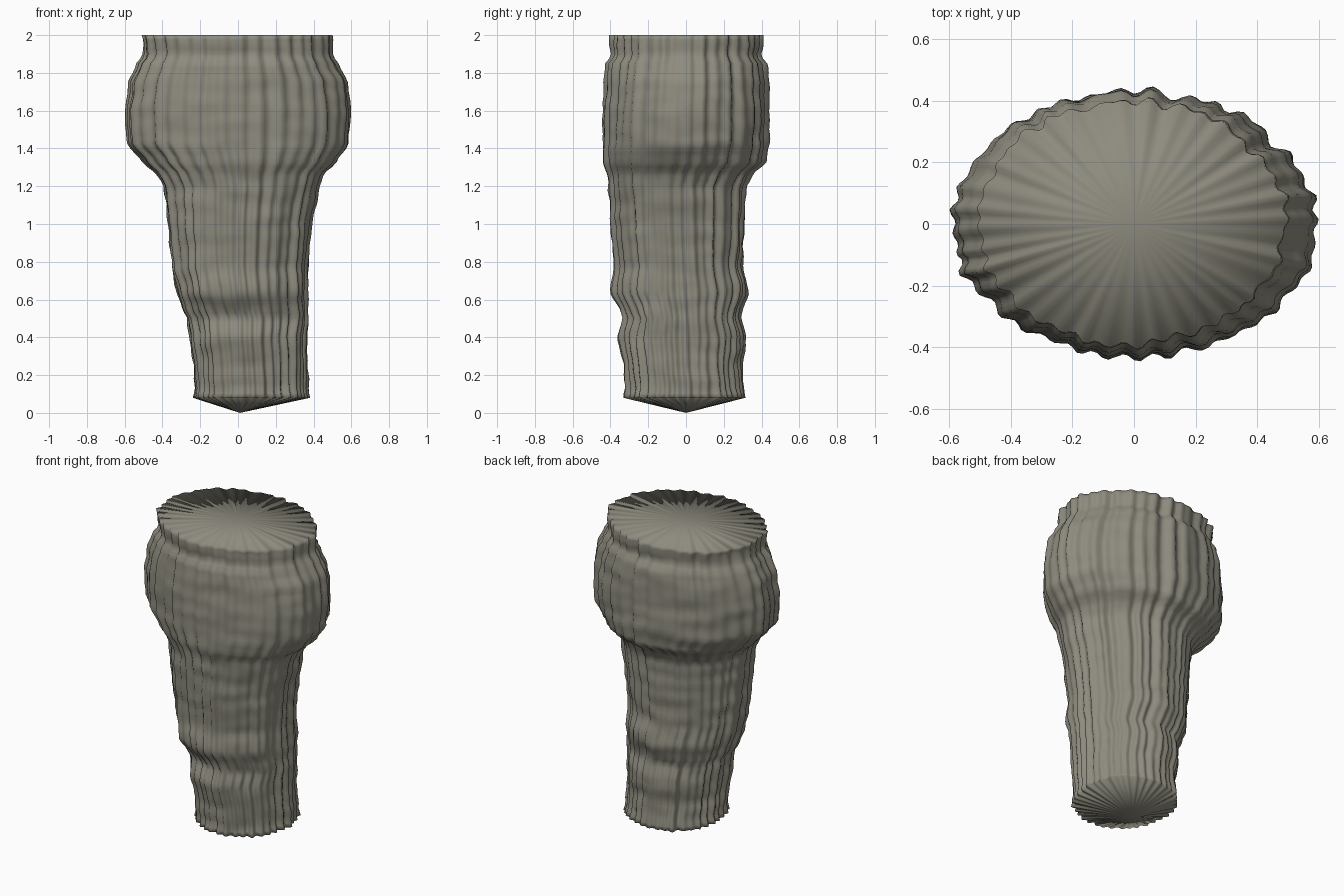
import bpy
import bmesh
from math import sin, cos, pi
from mathutils import Vector, noise

SEGMENTS = 180
RING_STEP = 0.025
FLUTES = 36

# Silhouette stations: height, left and right extent, front and back extent
STATIONS = [
    (0.08, -0.24, 0.38, -0.33, 0.32),
    (0.14, -0.23, 0.37, -0.32, 0.31),
    (0.25, -0.24, 0.37, -0.33, 0.30),
    (0.40, -0.26, 0.37, -0.36, 0.32),
    (0.50, -0.27, 0.38, -0.33, 0.29),
    (0.55, -0.30, 0.38, -0.35, 0.30),
    (0.64, -0.33, 0.38, -0.40, 0.33),
    (0.78, -0.36, 0.38, -0.38, 0.30),
    (1.00, -0.38, 0.40, -0.40, 0.31),
    (1.20, -0.40, 0.44, -0.41, 0.32),
    (1.26, -0.43, 0.46, -0.42, 0.35),
    (1.33, -0.51, 0.53, -0.44, 0.42),
    (1.43, -0.59, 0.59, -0.44, 0.44),
    (1.60, -0.60, 0.60, -0.44, 0.44),
    (1.75, -0.58, 0.58, -0.43, 0.44),
    (1.85, -0.54, 0.53, -0.42, 0.43),
    (1.89, -0.51, 0.50, -0.39, 0.40),
    (1.95, -0.51, 0.50, -0.40, 0.41),
    (2.00, -0.52, 0.50, -0.40, 0.41),
]


def make_material(name, colour):
    mat = bpy.data.materials.new(name)
    mat.use_nodes = True
    mat.diffuse_color = colour
    mat.node_tree.nodes["Principled BSDF"].inputs["Base Color"].default_value = colour
    return mat


def extents_at(z):
    """Blend the two stations around z with an eased step."""
    for low, high in zip(STATIONS, STATIONS[1:]):
        if z <= high[0]:
            break
    t = min(max((z - low[0]) / (high[0] - low[0]), 0), 1)
    t = (t + t * t * (3 - 2 * t)) / 2
    return [a + (b - a) * t for a, b in zip(low[1:], high[1:])]


def bark_relief(angle, z):
    """Vertical flutes that wander slightly, plus faint growth rings."""
    c, s = cos(angle), sin(angle)
    flutes = 0.009 * sin(FLUTES * angle + 2 * noise.noise(Vector((c * 3, s * 3, z))))
    ridges = 0.022 * noise.noise(Vector((c * 7, s * 7, z * 0.8)))
    rings = 0.010 * noise.noise(Vector((c * 2, s * 2, z * 14)))
    return flutes + ridges + rings - 0.012


def add_ring(bm, z):
    left, right, front, back = extents_at(z)
    centre_x, centre_y = (left + right) / 2, (front + back) / 2
    radius_x, radius_y = (right - left) / 2, (back - front) / 2
    ring = []
    for i in range(SEGMENTS):
        angle = 2 * pi * i / SEGMENTS
        bump = bark_relief(angle, z)
        ring.append(bm.verts.new((centre_x + (radius_x + bump) * cos(angle),
                                  centre_y + (radius_y + bump) * sin(angle), z)))
    return ring


def bridge(bm, lower, upper):
    for i in range(SEGMENTS):
        j = (i + 1) % SEGMENTS
        bm.faces.new((lower[i], lower[j], upper[j], upper[i]))


def close_with_fan(bm, ring, tip):
    centre = bm.verts.new(tip)
    for i in range(SEGMENTS):
        bm.faces.new((centre, ring[i], ring[(i + 1) % SEGMENTS]))


cube = bpy.data.objects.get("Cube")
if cube:
    bpy.data.objects.remove(cube, do_unlink=True)

# Trunk wall: stacked fluted rings
bm = bmesh.new()
start, end = STATIONS[0][0], STATIONS[-1][0]
count = round((end - start) / RING_STEP)
rings = [add_ring(bm, start + (end - start) * k / count) for k in range(count + 1)]
for lower, upper in zip(rings, rings[1:]):
    bridge(bm, lower, upper)

# Flat cut top and shallow pointed underside
close_with_fan(bm, rings[-1], (0, 0, end))
close_with_fan(bm, rings[0], (0.01, 0, 0))
bmesh.ops.recalc_face_normals(bm, faces=bm.faces)

mesh = bpy.data.meshes.new("trunk")
bm.to_mesh(mesh)
bm.free()
mesh.materials.append(make_material("grey bark", (0.27, 0.26, 0.21, 1)))
mesh.shade_smooth()
trunk = bpy.data.objects.new("trunk", mesh)
bpy.context.collection.objects.link(trunk)
